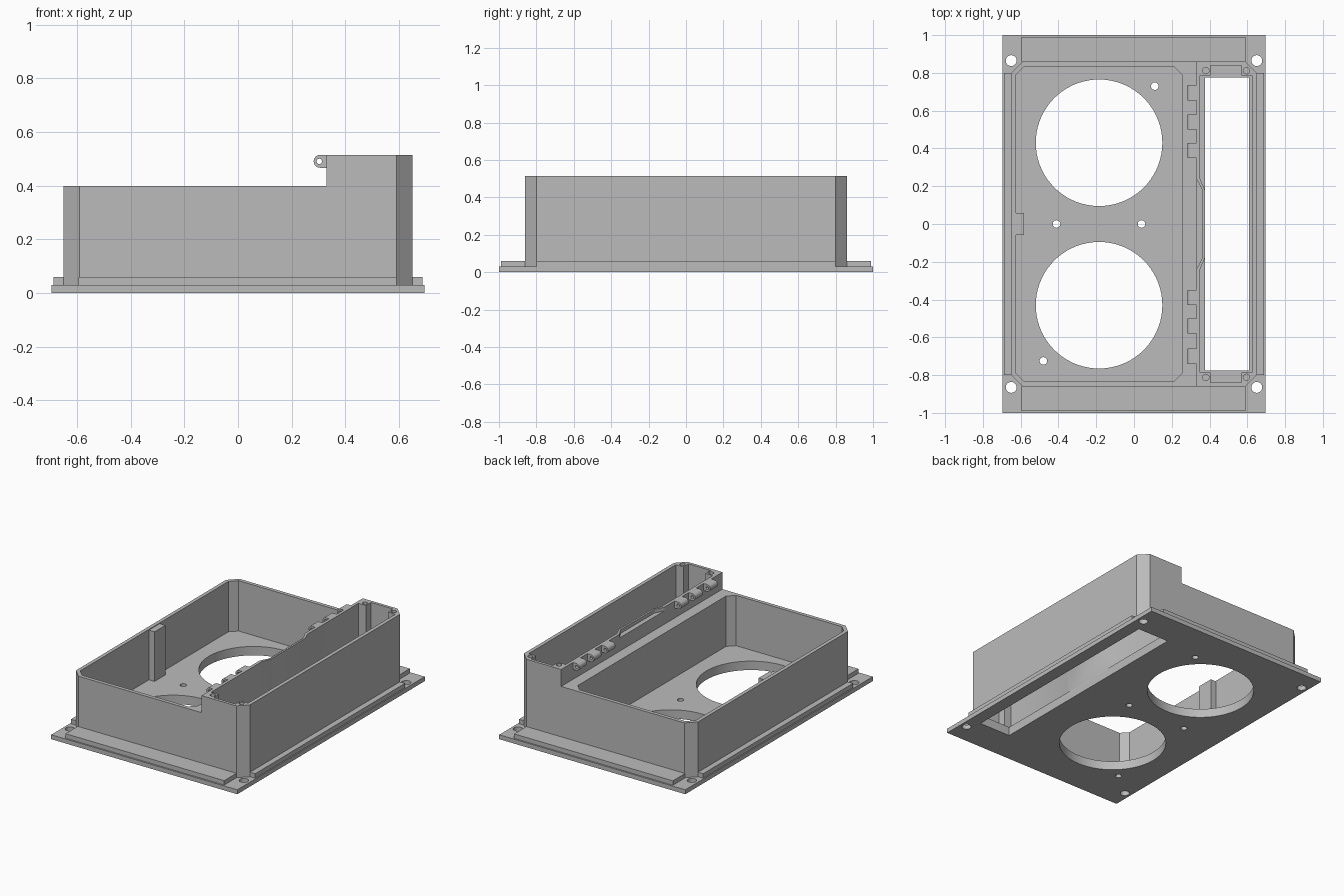
import bpy, bmesh, math
from mathutils import Matrix, Vector

old = bpy.data.objects.get("Cube")
if old:
    bpy.data.objects.remove(old, do_unlink=True)

grey = bpy.data.materials.new("plain grey")
grey.use_nodes = True
grey.diffuse_color = (0.5, 0.5, 0.5, 1)
grey.node_tree.nodes["Principled BSDF"].inputs["Base Color"].default_value = (0.5, 0.5, 0.5, 1)


def prism(name, outline, low, high, along_y=False):
    """Extrude an outline along z, or an (x, z) outline along y."""
    bm = bmesh.new()
    place = (lambda a, b: Vector((a, low, b))) if along_y else (lambda a, b: Vector((a, b, low)))
    face = bm.faces.new([bm.verts.new(place(a, b)) for a, b in outline])
    step = Vector((0, high - low, 0)) if along_y else Vector((0, 0, high - low))
    moved = bmesh.ops.extrude_face_region(bm, geom=[face])["geom"]
    bmesh.ops.translate(bm, vec=step, verts=[g for g in moved if isinstance(g, bmesh.types.BMVert)])
    bmesh.ops.recalc_face_normals(bm, faces=bm.faces)
    mesh = bpy.data.meshes.new(name)
    bm.to_mesh(mesh)
    bm.free()
    mesh.materials.append(grey)
    obj = bpy.data.objects.new(name, mesh)
    bpy.context.collection.objects.link(obj)
    return obj


def rect(x0, x1, y0, y1, c=0):
    """Rectangle outline with optional corner chamfers."""
    if not c:
        return [(x0, y0), (x1, y0), (x1, y1), (x0, y1)]
    return [(x0 + c, y0), (x1 - c, y0), (x1, y0 + c), (x1, y1 - c),
            (x1 - c, y1), (x0 + c, y1), (x0, y1 - c), (x0, y0 + c)]


def circle(x, y, r, n=24):
    return [(x + r * math.cos(math.tau * i / n), y + r * math.sin(math.tau * i / n)) for i in range(n)]


def cut(obj, outline, low, high, along_y=False):
    """Subtract a prism and discard the cutter."""
    cutter = prism("cutter", outline, low, high, along_y)
    cutter.hide_render = True
    mod = obj.modifiers.new("cut", "BOOLEAN")
    mod.operation = "DIFFERENCE"
    mod.solver = "EXACT"
    mod.object = cutter
    bpy.context.view_layer.update()
    result = bpy.data.meshes.new_from_object(obj.evaluated_get(bpy.context.evaluated_depsgraph_get()))
    obj.modifiers.clear()
    obj.data = result
    bpy.data.objects.remove(cutter, do_unlink=True)


# Mounting flange and housing
flange = prism("mounting_flange", rect(-0.695, 0.695, -1, 1), 0, 0.03)
housing = prism("housing", rect(-0.65, 0.65, -0.86, 0.86, 0.06), 0.03, 0.515)

# Lower main section, main cavity
cut(housing, rect(-1, 0.33, -1, 1), 0.4, 0.7)
cut(housing, rect(-0.625, 0.255, -0.835, 0.835, 0.045), 0.06, 0.7)

# Narrow compartment with end pockets between screw bosses and a bulged inner wall
half = [(0.375, 0.18), (0.35, 0.24), (0.35, 0.785), (0.405, 0.785), (0.405, 0.84),
        (0.57, 0.84), (0.57, 0.785), (0.625, 0.785)]
cut(housing, half + [(x, -y) for x, y in reversed(half)], 0.06, 0.7)

# Shallow finger recess in the dividing wall
cut(housing, [(0.3, -0.24), (0.33, -0.24), (0.362, -0.18), (0.362, 0.18), (0.33, 0.24), (0.3, 0.24)], 0.49, 0.7)

# Screw holes in the bosses
for x in (0.38, 0.595):
    for y in (-0.812, 0.812):
        cut(housing, circle(x, y, 0.017, 16), 0.4, 0.7)

# Openings through the floor
openings = [rect(0.375, 0.61, -0.775, 0.775)]
openings += [circle(-0.185, y, 0.335, 72) for y in (-0.43, 0.43)]
openings += [circle(x, y, 0.02) for x, y in ((0.11, 0.73), (-0.41, 0), (0.04, 0), (-0.48, -0.725))]
for part in (flange, housing):
    for outline in openings:
        cut(part, outline, -0.1, 0.2)

# Corner mounting holes
for x in (-0.65, 0.65):
    for y in (-0.865, 0.865):
        cut(flange, circle(x, y, 0.029), -0.1, 0.1)

# Raised strips around the housing
prism("front_strip", rect(-0.595, 0.59, -0.99, -0.86), 0.03, 0.06)
prism("back_strip", rect(-0.595, 0.59, 0.86, 0.99), 0.03, 0.06)
prism("left_strip", rect(0.65, 0.688, -0.8, 0.8), 0.03, 0.06)
prism("right_strip", rect(-0.688, -0.65, -0.8, 0.8), 0.03, 0.06)

# Latch post on the inner side wall
prism("latch_post", rect(-0.625, -0.583, -0.058, 0.058), 0.06, 0.395)

# Hinge knuckles: rounded nose, flat back against the wall, pin hole
cx, cz, r = 0.306, 0.491, 0.024
nose = [(cx - r * math.sin(math.pi * i / 16), cz + r * math.cos(math.pi * i / 16)) for i in range(17)]
for i, y in enumerate((-0.7, -0.54, -0.39, 0.39, 0.54, 0.695)):
    knuckle = prism(f"hinge_knuckle_{i + 1}", nose + [(0.33, cz - r), (0.33, cz + r)], y - 0.04, y + 0.04, True)
    cut(knuckle, circle(cx - 0.003, cz, 0.01, 16), y - 0.1, y + 0.1, True)

# Smooth only the round walls
for obj in bpy.context.collection.objects:
    if obj.type == "MESH" and obj.data.materials and obj.data.materials[0] == grey:
        bpy.ops.object.select_all(action="DESELECT")
        obj.select_set(True)
        bpy.context.view_layer.objects.active = obj
        bpy.ops.object.shade_smooth_by_angle(angle=math.radians(25))
